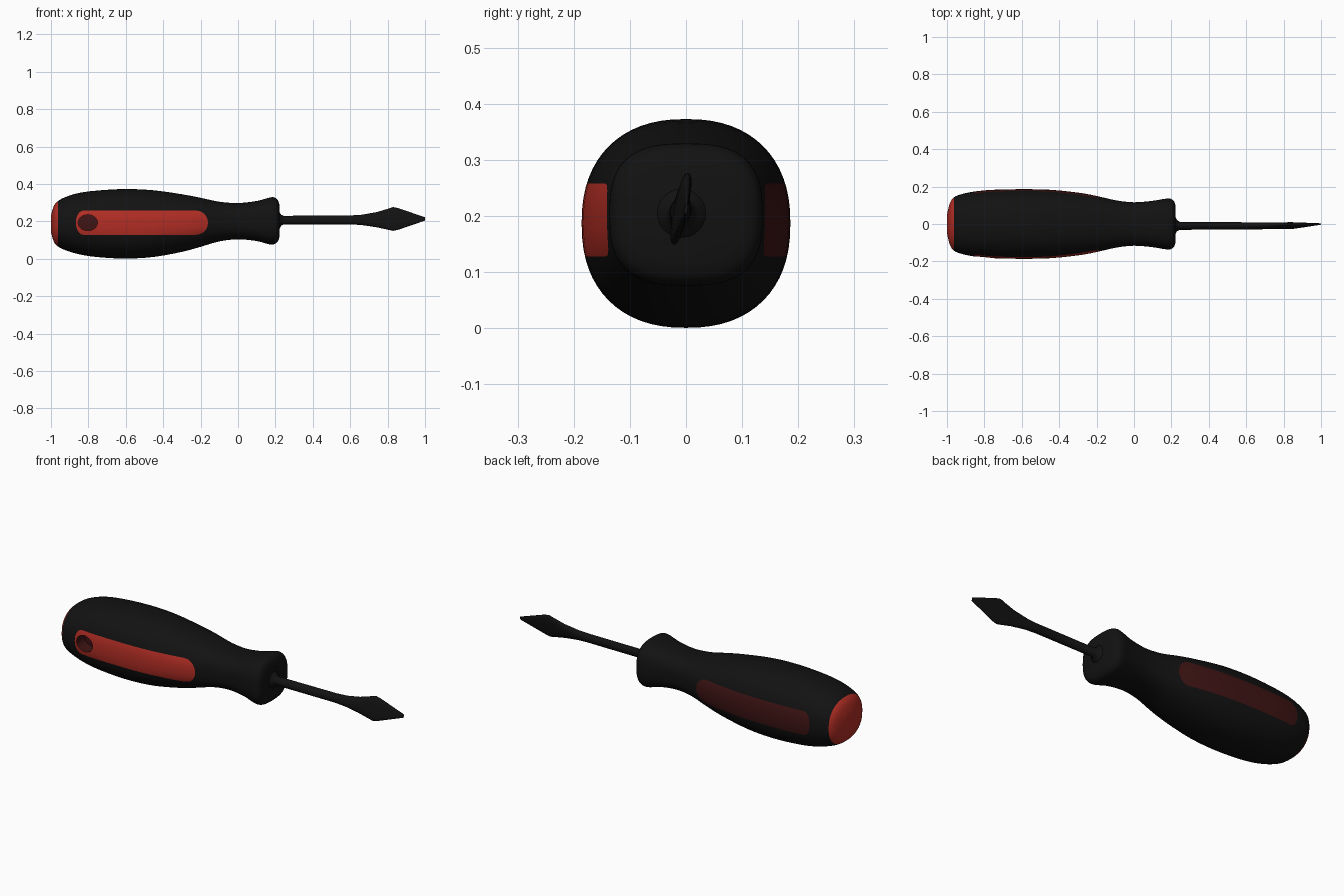
import bpy, bmesh, math
from mathutils import Vector

if "Cube" in bpy.data.objects:
    bpy.data.objects.remove(bpy.data.objects["Cube"])


def material(name, rgb):
    m = bpy.data.materials.new(name)
    m.diffuse_color = (*rgb, 1)
    m.use_nodes = True
    m.node_tree.nodes["Principled BSDF"].inputs["Base Color"].default_value = m.diffuse_color
    return m


BLACK = material("black", (0.006, 0.006, 0.006))
RED = material("red", (0.45, 0.027, 0.018))
DARK_RED = material("dark_red", (0.05, 0.007, 0.007))


def smooth_keys(keys, steps):
    """Catmull-Rom interpolation through the section keys."""
    out = []
    for i in range(len(keys) - 1):
        a, b, c, d = (keys[max(0, min(len(keys) - 1, i + k))] for k in (-1, 0, 1, 2))
        for s in range(steps):
            t = s / steps
            out.append([0.5 * (2 * q + (r - p) * t + (2 * p - 5 * q + 4 * r - w) * t * t
                               + (3 * q - p - 3 * r + w) * t ** 3)
                        for p, q, r, w in zip(a, b, c, d)])
    return out + [list(keys[-1])]


def loft(keys, sides, tilt=0.0):
    """Skin superellipse sections (x, yc, zc, half_y, half_z, exponent) along x."""
    bm = bmesh.new()
    rings = []
    ct, st = math.cos(tilt), math.sin(tilt)
    for x, yc, zc, hy, hz, n in keys:
        ring = []
        for i in range(sides):
            a = 2 * math.pi * i / sides
            u = hy * math.copysign(abs(math.cos(a)) ** (2 / n), math.cos(a))
            v = hz * math.copysign(abs(math.sin(a)) ** (2 / n), math.sin(a))
            ring.append(bm.verts.new((x, yc + u * ct + v * st, zc + v * ct - u * st)))
        rings.append(ring)
    for r0, r1 in zip(rings, rings[1:]):
        for i in range(sides):
            j = (i + 1) % sides
            bm.faces.new((r0[i], r0[j], r1[j], r1[i]))
    bm.faces.new(rings[0])
    bm.faces.new(rings[-1])
    bmesh.ops.recalc_face_normals(bm, faces=bm.faces[:])
    return bm


def cut_outline(bm, points, side):
    """Cut a convex (x, z) outline into one side of the mesh; return the faces inside."""
    planes = []

    def inside():
        return [f for f in bm.faces
                if f.calc_center_median().y * side > 0.08
                and all((f.calc_center_median() - co).dot(no) < 1e-6 for co, no in planes)]

    for (x0, z0), (x1, z1) in zip(points, points[1:] + points[:1]):
        co, no = Vector((x0, 0, z0)), Vector((z1 - z0, 0, x0 - x1)).normalized()
        faces = inside()
        geom = set(faces)
        for f in faces:
            geom.update(f.verts)
            geom.update(f.edges)
        bmesh.ops.bisect_plane(bm, geom=list(geom), dist=1e-6, plane_co=co, plane_no=no)
        planes.append((co, no))
    return inside()


def finish(bm, name, mats, angle=40):
    me = bpy.data.meshes.new(name)
    bm.to_mesh(me)
    bm.free()
    ob = bpy.data.objects.new(name, me)
    bpy.context.collection.objects.link(ob)
    for m in mats:
        me.materials.append(m)
    bpy.ops.object.select_all(action='DESELECT')
    ob.select_set(True)
    bpy.context.view_layer.objects.active = ob
    bpy.ops.object.shade_smooth_by_angle(angle=math.radians(angle))
    return ob


# Handle: swollen grip, narrow neck and flared collar
handle_keys = [
    (-1.0, 0, .187, .05, .045, 2.3), (-.985, 0, .187, .11, .095, 2.3),
    (-.962, 0, .187, .143, .122, 2.3), (-.92, 0, .188, .160, .143, 2.3),
    (-.85, 0, .188, .174, .164, 2.3), (-.75, 0, .187, .183, .178, 2.3),
    (-.6, 0, .187, .186, .186, 2.3), (-.45, 0, .188, .183, .178, 2.3),
    (-.3, 0, .191, .168, .154, 2.3), (-.2, 0, .195, .150, .131, 2.4),
    (-.1, 0, .199, .127, .106, 2.5), (0, 0, .201, .116, .097, 2.6),
    (.1, 0, .202, .124, .107, 2.7), (.16, 0, .202, .134, .123, 2.8),
    (.19, 0, .203, .136, .126, 2.8), (.212, 0, .203, .125, .112, 2.8),
    (.222, 0, .203, .100, .085, 2.8)]
bm = loft(smooth_keys(handle_keys, 3), 64)

# Red end cap
for f in bm.faces:
    if f.calc_center_median().x < -.962:
        f.material_index = 1

# Flush side panels: red on the front, dark red on the back
panel = []
for cx, rx, start in ((-.225, .065, -90), (-.827, .04, 90)):
    for k in range(11):
        a = math.radians(start + 18 * k)
        panel.append((cx + rx * math.cos(a), .193 + .065 * math.sin(a)))
for side, index in ((-1, 1), (1, 2)):
    for f in cut_outline(bm, panel, side):
        f.material_index = index

# Blind hole in the front panel
hole = [(-.803 + .052 * math.cos(math.tau * k / 20), .193 + .043 * math.sin(math.tau * k / 20))
        for k in range(20)]
floor = cut_outline(bm, hole, -1)
ext = bmesh.ops.extrude_face_region(bm, geom=floor)
verts = [g for g in ext["geom"] if isinstance(g, bmesh.types.BMVert)]
new_floor = [g for g in ext["geom"] if isinstance(g, bmesh.types.BMFace)]
bmesh.ops.delete(bm, geom=[f for f in floor if f.is_valid], context='FACES')
bmesh.ops.translate(bm, verts=verts, vec=(0, .07, 0))
for v in verts:
    for f in v.link_faces:
        f.material_index = 2
bmesh.ops.recalc_face_normals(bm, faces=bm.faces[:])
finish(bm, "handle", [BLACK, RED, DARK_RED])

# Shaft with a small ferrule, widening into a thin pointed blade
shaft_keys = [
    (.21, -.008, .205, .05, .05, 2), (.224, -.008, .205, .042, .042, 2),
    (.23, -.008, .206, .03, .03, 2), (.245, -.01, .207, .021, .023, 2),
    (.6, -.01, .208, .019, .024, 2), (.66, -.01, .208, .018, .028, 2),
    (.74, -.01, .209, .015, .041, 2.2), (.79, -.01, .211, .013, .054, 2.4),
    (.83, -.009, .213, .012, .065, 2.6), (.86, -.008, .213, .011, .058, 2.6),
    (1.0, 0, .213, .003, .009, 2.6)]
finish(loft(shaft_keys, 24, tilt=.2), "shaft_and_blade", [BLACK])
